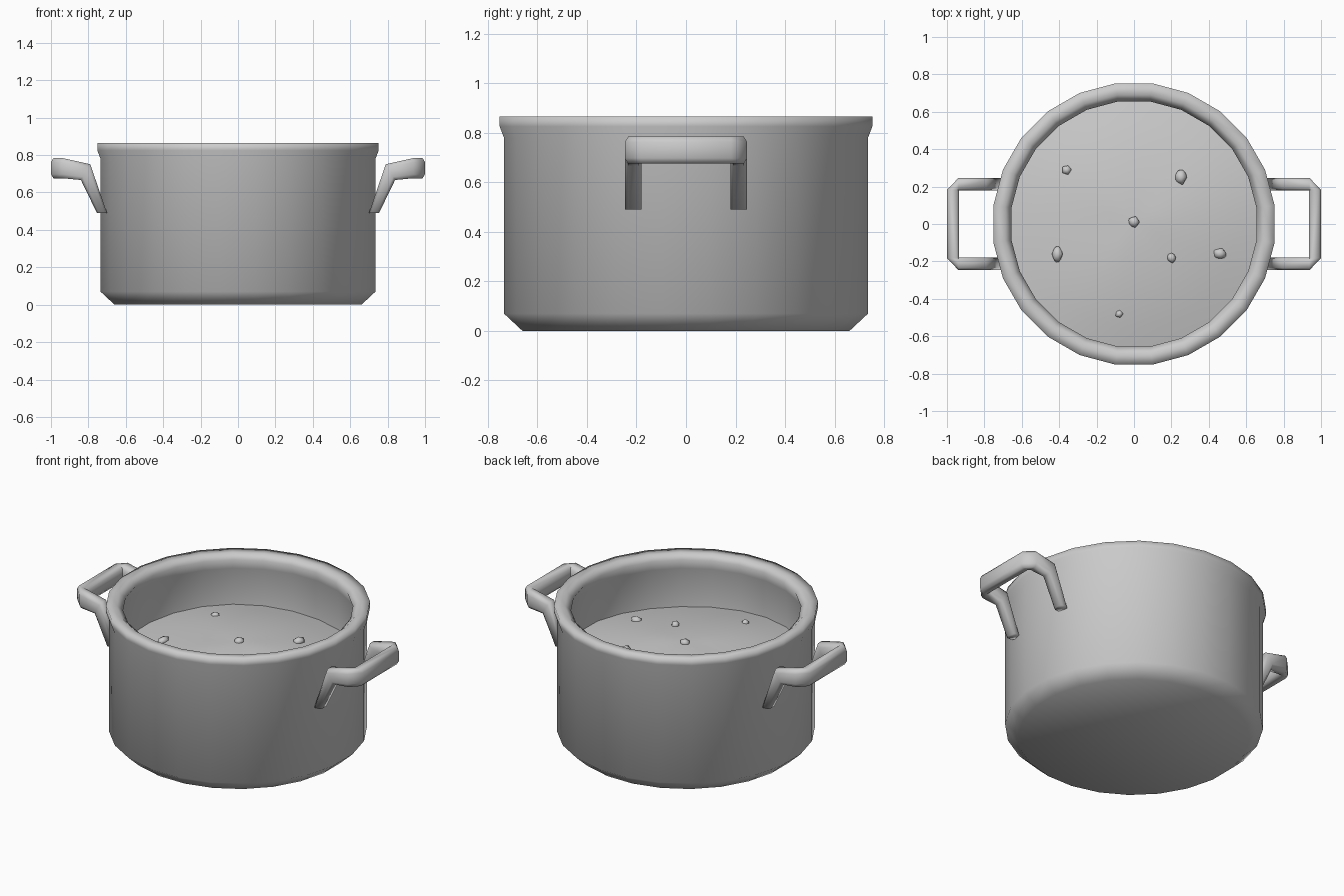
import bpy, bmesh, math, random
from mathutils import Vector, Matrix

if "Cube" in bpy.data.objects:
    bpy.data.objects.remove(bpy.data.objects["Cube"])

SIDES = 24
FLAT = 1 / math.cos(math.pi / SIDES)   # profile radii are measured to the flats


def finish(bm, name):
    bmesh.ops.remove_doubles(bm, verts=bm.verts, dist=0.0005)
    bmesh.ops.recalc_face_normals(bm, faces=bm.faces)
    for f in bm.faces:
        f.smooth = True
    me = bpy.data.meshes.new(name)
    bm.to_mesh(me)
    bm.free()
    ob = bpy.data.objects.new(name, me)
    bpy.context.collection.objects.link(ob)
    return ob


def bridge(bm, a, b):
    n = len(a)
    for i in range(n):
        j = (i + 1) % n
        bm.faces.new((a[i], a[j], b[j], b[i]))


def lathe(name, profile, wave=None):
    bm = bmesh.new()
    rings = []
    for r, z in profile:
        ring = []
        for i in range(SIDES):
            a = 2 * math.pi * (i + 0.5) / SIDES
            dz = wave(r, a) if wave else 0
            ring.append(bm.verts.new((r * FLAT * math.cos(a), r * FLAT * math.sin(a), z + dz)))
        rings.append(ring)
    for a, b in zip(rings, rings[1:]):
        bridge(bm, a, b)
    bmesh.ops.remove_doubles(bm, verts=bm.verts, dist=0.0005)
    bmesh.ops.dissolve_degenerate(bm, edges=bm.edges, dist=0.0001)
    return finish(bm, name)


# Pot: outer wall, rolled rim, inner wall and floor
lathe("pot_body", [(0, 0), (0.66, 0), (0.735, 0.07), (0.735, 0.78), (0.752, 0.825),
                   (0.752, 0.865), (0.69, 0.865), (0.655, 0.835), (0.68, 0.77),
                   (0.68, 0.1), (0.62, 0.05), (0, 0.05)])


# Soup: gently domed, slightly wavy surface
def soup_z(r):
    return 0.622 - 0.19 * r * r


soup = lathe("soup", [(r, soup_z(r)) for r in (0.68, 0.55, 0.41, 0.27, 0.13, 0)],
             lambda r, a: 0.008 * (r / 0.68) * math.sin(3 * a + 1))
if soup.data.polygons[0].normal.z < 0:
    soup.data.flip_normals()

# Chunks floating in the soup: x, y, half sizes
random.seed(4)
chunks = [(-0.36, 0.29, 0.03, 0.03), (0.25, 0.25, 0.037, 0.047), (0, 0.01, 0.035, 0.035),
          (-0.41, -0.16, 0.032, 0.052), (0.2, -0.18, 0.028, 0.032),
          (0.46, -0.16, 0.043, 0.035), (-0.08, -0.48, 0.023, 0.025)]
for i, (x, y, sx, sy) in enumerate(chunks):
    bm = bmesh.new()
    bmesh.ops.create_icosphere(bm, subdivisions=1, radius=1)
    for v in bm.verts:
        v.co *= random.uniform(0.8, 1.05)
    z = soup_z(math.hypot(x, y))
    bm.transform(Matrix.Translation((x, y, z)) @ Matrix.Diagonal((sx, sy, 0.028, 1)))
    finish(bm, f"soup_chunk_{i + 1}")

# Handles: swept rounded-box section; ring = centre, sideways half axis, thickness half axis
SECTION = [(1, -0.6), (1, 0.6), (0.6, 1), (-0.6, 1), (-1, 0.6), (-1, -0.6), (-0.6, -1), (0.6, -1)]
HALF = [((0.727, 0.213, 0.49), (0, 0.034, 0), (-0.027, 0, 0)),
        ((0.815, 0.213, 0.709), (0, 0.034, 0), (-0.025, 0, 0.042)),
        ((0.938, 0.213, 0.73), (0, 0.034, 0), (0, 0, 0.054)),
        ((0.968, 0.182, 0.73), (0.032, 0, 0), (0, 0, 0.054))]


def handle(name, side):
    bm = bmesh.new()
    rings = []
    for flip, half in ((1, HALF), (-1, HALF[::-1])):
        for c, u, w in half:
            pts = [Vector(c) + Vector(u) * s + Vector(w) * t for s, t in SECTION]
            rings.append([bm.verts.new((p.x * side, p.y * flip, p.z)) for p in pts])
    for a, b in zip(rings, rings[1:]):
        bridge(bm, a, b)
    bm.faces.new(rings[0])
    bm.faces.new(rings[-1])
    return finish(bm, name)


handle("right_handle", 1)
handle("left_handle", -1)
